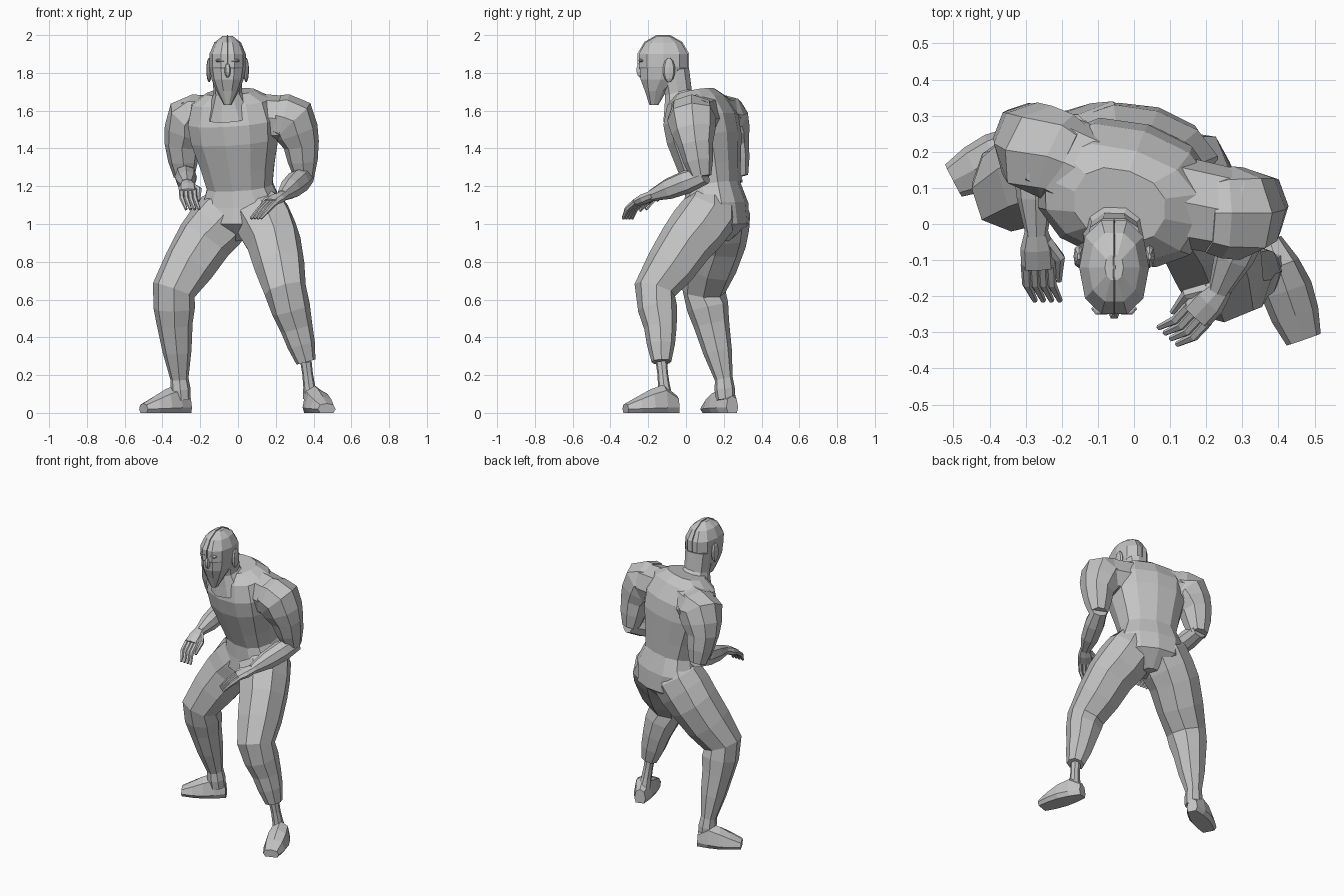
import bpy
import bmesh
from math import cos, sin, pi, sqrt, copysign
from mathutils import Vector

cube = bpy.data.objects.get("Cube")
if cube:
    bpy.data.objects.remove(cube, do_unlink=True)

# One plain clay colour for the whole figure
clay = bpy.data.materials.new("clay_grey")
clay.use_nodes = True
clay_color = (0.55, 0.55, 0.55, 1)
clay.diffuse_color = clay_color
clay.node_tree.nodes["Principled BSDF"].inputs["Base Color"].default_value = clay_color

ACROSS = Vector((1, 0, 0))
BACK = Vector((0, 1, 0))
UP = Vector((0, 0, 1))


def squarish(value):
    """Push an ellipse coordinate slightly towards a box."""
    return copysign(abs(value) ** 0.85, value)


def loft(name, rings, side, sides=8, axis=None):
    """Skin faceted rings of (centre, half width along side, half depth)."""
    bm = bmesh.new()
    centres = [Vector(ring[0]) for ring in rings]
    last = len(rings) - 1
    loops = []
    for i, (centre, width, depth) in enumerate(rings):
        tangent = axis or (centres[min(i + 1, last)] - centres[max(i - 1, 0)])
        tangent = tangent.normalized()
        across = (side - tangent * side.dot(tangent)).normalized()
        outward = tangent.cross(across)
        loop = []
        for k in range(sides):
            angle = 2 * pi * k / sides
            point = (centres[i] + across * width * squarish(cos(angle))
                     + outward * depth * squarish(sin(angle)))
            point.z = max(point.z, 0)
            loop.append(bm.verts.new(point))
        loops.append(loop)
    for lower, upper in zip(loops, loops[1:]):
        for k in range(sides):
            n = (k + 1) % sides
            bm.faces.new((lower[k], lower[n], upper[n], upper[k]))
    bm.faces.new(loops[0])
    bm.faces.new(loops[-1])
    bmesh.ops.recalc_face_normals(bm, faces=bm.faces)
    mesh = bpy.data.meshes.new(name)
    bm.to_mesh(mesh)
    bm.free()
    mesh.materials.append(clay)
    bpy.context.collection.objects.link(bpy.data.objects.new(name, mesh))


def limb(name, joints, radii, side, swell=0.0, steps=3, sides=8):
    """A tapering limb through its joints, with muscle swelling between them."""
    rings = [(Vector(joints[0]), radii[0], radii[0])]
    for j in range(len(joints) - 1):
        start, end = Vector(joints[j]), Vector(joints[j + 1])
        for step in range(1, steps + 1):
            t = step / steps
            radius = radii[j] * (1 - t) + radii[j + 1] * t + swell * sin(pi * t)
            rings.append((start.lerp(end, t), radius, radius))
    loft(name, rings, side, sides)


def ellipsoid(name, centre, size, sides=8, bands=6):
    """A faceted ellipsoid with small flat poles."""
    rings = []
    for i in range(bands):
        tilt = pi * ((i + 0.5) / bands - 0.5)
        rings.append((Vector(centre) + UP * size[2] * sin(tilt),
                      size[0] * cos(tilt), size[1] * cos(tilt)))
    loft(name, rings, ACROSS, sides, axis=UP)


def foot(name, heel, toe):
    """A flat-soled foot, highest at the instep and widest near the ball."""
    heel, toe = Vector(heel), Vector(toe)
    direction = toe - heel
    rings = []
    for i in range(5):
        t = i / 4
        width = 0.035 + 0.015 * t + 0.03 * sin(pi * t)
        height = 0.06 - 0.03 * t + 0.07 * sin(pi * sqrt(t))
        rings.append((heel.lerp(toe, t), width, height))
    loft(name, rings, direction.cross(UP), axis=direction)


def hand(prefix, wrist, forward, thumb_side):
    """Palm, four curled fingers and a long hooked thumb."""
    wrist = Vector(wrist)
    forward = Vector(forward).normalized()
    thumb_side = Vector(thumb_side).normalized()
    palm_end = wrist + forward * 0.1
    loft(prefix + "_palm",
         [(wrist - forward * 0.02, 0.03, 0.025),
          (wrist + forward * 0.04, 0.047, 0.028),
          (palm_end, 0.047, 0.02)], thumb_side)
    for i, label in enumerate(("index", "middle", "ring", "little")):
        root = palm_end + thumb_side * (1.5 - i) * 0.023 - forward * 0.01
        limb(f"{prefix}_{label}_finger",
             [root, root + forward * 0.06 - UP * 0.015,
              root + forward * 0.11 + thumb_side * 0.02 - UP * 0.05],
             (0.014, 0.013, 0.008), thumb_side, steps=1, sides=6)
    root = wrist + forward * 0.02 + thumb_side * 0.025
    limb(prefix + "_thumb",
         [root, root + forward * 0.05 + thumb_side * 0.035,
          root + forward * 0.12 + thumb_side * 0.03 - UP * 0.03],
         (0.02, 0.016, 0.008), UP, steps=1, sides=6)


# Torso: height, half width and half depth, leaning forward above the hips
torso_profile = [
    (0.91, 0.05, 0.07), (1, 0.2, 0.17), (1.1, 0.22, 0.16),
    (1.2, 0.18, 0.14), (1.3, 0.2, 0.16), (1.45, 0.24, 0.19),
    (1.55, 0.25, 0.19), (1.65, 0.22, 0.15), (1.7, 0.13, 0.1)]
torso_rings = []
for height, width, depth in torso_profile:
    lean = max(0, height - 1.1)
    centre = Vector((0.02 - 0.1 * lean, 0.16 - 0.18 * lean, height))
    torso_rings.append((centre, width, depth))
loft("torso", torso_rings, Vector((1, -0.3, 0)), sides=12)

# Shoulder girdle, carrying the slope from the neck out to both arms
left_shoulder = (0.285, 0.03, 1.555)
right_shoulder = (-0.255, 0.205, 1.555)
limb("shoulders", [right_shoulder, (-0.02, 0.09, 1.57), left_shoulder],
     (0.12, 0.13, 0.12), BACK)

# Neck, skull and jaw
head = Vector((-0.055, -0.12, 1.865))
limb("neck", [(-0.04, 0, 1.58), head - UP * 0.17 + BACK * 0.08,
              head - UP * 0.05 + BACK * 0.06],
     (0.13, 0.075, 0.08), ACROSS, steps=2, sides=10)
ellipsoid("skull", head, (0.1, 0.14, 0.135), sides=10)
ellipsoid("head_seam", head, (0.01, 0.142, 0.14))
loft("jaw", [
    (head - BACK * 0.05 - UP * 0.235, 0.02, 0.025),
    (head - BACK * 0.04 - UP * 0.16, 0.06, 0.06),
    (head - BACK * 0.015 - UP * 0.1, 0.085, 0.11),
    (head - UP * 0.03, 0.097, 0.13)], ACROSS, sides=10, axis=UP)

# Facial features and ears
ellipsoid("nose", head - BACK * 0.12 - UP * 0.05, (0.018, 0.025, 0.04), sides=6)
for sign, label in ((1, "left"), (-1, "right")):
    outward = ACROSS * sign
    ellipsoid(label + "_ear", head + outward * 0.098 + BACK * 0.03 - UP * 0.05,
              (0.015, 0.033, 0.065))
    ellipsoid(label + "_brow", head + outward * 0.035 - BACK * 0.115,
              (0.03, 0.018, 0.01), sides=6)

# Left leg, striding forward on a thin bare ankle
left_cuff = (0.36, -0.13, 0.27)
limb("left_leg",
     [(0.07, 0.15, 1.15), (0.12, 0.12, 1.05), (0.19, 0, 0.9),
      (0.25, -0.165, 0.65), (0.31, -0.135, 0.45), left_cuff],
     (0.1, 0.155, 0.145, 0.112, 0.086, 0.052), ACROSS, swell=0.005, steps=2)
limb("left_ankle", [left_cuff, (0.385, -0.11, 0.08)],
     (0.03, 0.04), ACROSS, swell=-0.006)
foot("left_foot", (0.375, -0.045, 0.03), (0.47, -0.32, 0.02))

# Right leg, bent and braced behind
limb("right_leg",
     [(-0.02, 0.18, 1.15), (-0.06, 0.185, 1.06), (-0.18, 0.17, 0.91),
      (-0.34, 0.095, 0.65), (-0.335, 0.135, 0.47),
      (-0.31, 0.2, 0.18), (-0.3, 0.21, 0.07)],
     (0.1, 0.155, 0.15, 0.116, 0.095, 0.048, 0.05), ACROSS,
     swell=0.005, steps=2)
foot("right_foot", (-0.26, 0.245, 0.03), (-0.5, 0.12, 0.02))

# Left arm, reaching across the front
left_wrist = (0.235, -0.185, 1.15)
limb("left_upper_arm",
     [(0.2, 0.03, 1.575), left_shoulder, (0.335, 0.05, 1.42), (0.35, 0.08, 1.25)],
     (0.11, 0.13, 0.095, 0.055), BACK, swell=0.005, steps=2)
limb("left_forearm", [(0.36, 0.1, 1.26), left_wrist],
     (0.05, 0.03), UP, swell=0.022)
hand("left", left_wrist, (-0.62, -0.68, -0.35), (-0.74, 0.67, 0))

# Right arm, drawn back with the forearm held level
right_wrist = (-0.27, -0.03, 1.21)
limb("right_upper_arm",
     [(-0.17, 0.17, 1.575), right_shoulder, (-0.295, 0.24, 1.42), (-0.285, 0.275, 1.25)],
     (0.11, 0.13, 0.095, 0.055), BACK, swell=0.005, steps=2)
limb("right_forearm", [(-0.28, 0.29, 1.27), right_wrist],
     (0.05, 0.03), UP, swell=0.018)
hand("right", right_wrist, (0.05, -0.88, -0.4), ACROSS)
